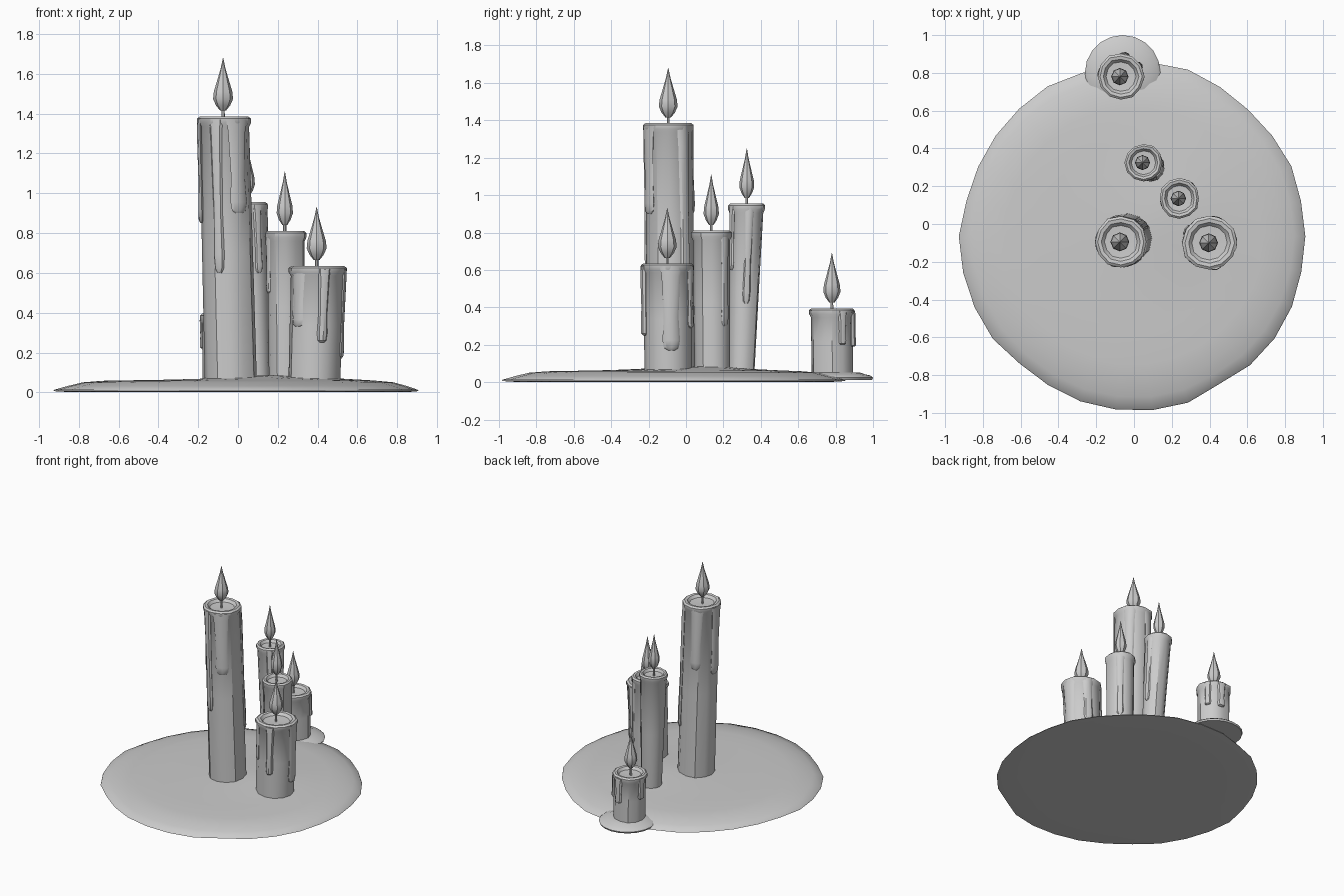
import bpy, bmesh, math, random
from mathutils import Vector

if "Cube" in bpy.data.objects:
    bpy.data.objects.remove(bpy.data.objects["Cube"])

random.seed(4)
TAU = 2 * math.pi


def finish(name, bm, angle=35):
    bmesh.ops.recalc_face_normals(bm, faces=bm.faces)
    me = bpy.data.meshes.new(name)
    bm.to_mesh(me)
    bm.free()
    ob = bpy.data.objects.new(name, me)
    bpy.context.collection.objects.link(ob)
    bpy.ops.object.select_all(action='DESELECT')
    ob.select_set(True)
    bpy.context.view_layer.objects.active = ob
    bpy.ops.object.shade_smooth_by_angle(angle=math.radians(angle))
    return ob


def loft(bm, rings):
    """Skin a list of equal point rings and cap both ends."""
    vs = [[bm.verts.new(p) for p in ring] for ring in rings]
    n = len(vs[0])
    for a, b in zip(vs, vs[1:]):
        for i in range(n):
            j = (i + 1) % n
            bm.faces.new((a[i], a[j], b[j], b[i]))
    for ring in (vs[0], vs[-1]):
        bm.faces.new(ring)


def circle(c, r, n, wobble=None):
    w = wobble or [1] * n
    return [Vector((c[0] + r * w[i] * math.cos(TAU * i / n),
                    c[1] + r * w[i] * math.sin(TAU * i / n), c[2])) for i in range(n)]


def puddle(name, cx, cy, profile, n, jag, mound=0):
    """Thin wax disc with an uneven rim; profile holds (radius, z, jag weight)."""
    noise = [random.uniform(-jag, jag) for _ in range(n)]
    rings = []
    for r, z, k in profile:
        ring = circle((cx, cy, z), r, n, [1 + k * d for d in noise])
        for p in ring:
            if z > 0.03:
                d2 = (p.x - 0.22) ** 2 + (p.y - 0.08) ** 2
                p.z += mound * math.exp(-d2 / 0.09)
        rings.append(ring)
    bm = bmesh.new()
    loft(bm, rings)
    finish(name, bm, 50)


def candle(name, base, top, rb, rt, drips, n=12):
    """Leaning candle with a rolled lip, a melted dish and wax drips."""
    base, top = Vector(base), Vector(top)
    h = top.z - base.z
    bm = bmesh.new()
    wob = [random.uniform(0.97, 1.03) for _ in range(n)]
    rn = rt * 0.92
    # (distance below the top, radius)
    prof = [(h, rb), (h * 0.5, (rb + rn) / 2), (0.05, rn), (0.032, rt),
            (0.01, rt), (0, rt * 0.9), (0.003, rt * 0.76),
            (0.022, rt * 0.64), (0.026, rt * 0.15)]
    rings = []
    for d, r in prof:
        c = base.lerp(top, 1 - d / h)
        rings.append(circle(c, r, n, wob))
    loft(bm, rings)
    # drips: (angle, lowest z, half width, bulge)
    for ang, zl, w, out in drips:
        a = math.radians(ang)
        rad = Vector((math.cos(a), math.sin(a), 0))
        tan = Vector((-math.sin(a), math.cos(a), 0))
        rings = []
        for t, kw, ko in ((0, 1.2, .75), (.12, 1, 1), (.6, .8, .85),
                          (.88, .95, 1.1), (.97, .8, 1), (1, .4, .5)):
            z = (top.z - 0.015) * (1 - t) + zl * t
            f = (z - base.z) / h
            r = (rb + (rn - rb) * f) * 0.97
            c = base.lerp(top, f) + rad * r
            rings.append([c + tan * (w * kw * math.cos(TAU * i / 8))
                          + rad * (out * ko * math.sin(TAU * i / 8)) for i in range(8)])
        loft(bm, rings)
    finish(name, bm)


def flame(name, x, y, z_top, z_wax, r):
    """Wick plus a teardrop flame."""
    z0 = z_wax + 0.03
    bm = bmesh.new()
    loft(bm, [circle((x, y, z_wax - 0.03), 0.009, 6), circle((x, y, z0 + 0.02), 0.008, 6)])
    finish(name + "_wick", bm)
    bm = bmesh.new()
    L = z_top - z0
    loft(bm, [circle((x, y, z0 + t * L), r * k, 8) for t, k in
              ((0, .3), (.1, .72), (.22, 1), (.36, .93), (.58, .58), (.8, .24), (1, .02))])
    finish(name + "_flame", bm, 30)


# Wax puddles
puddle("wax_pool", 0, -0.065,
       [(0.6, 0.004, 0), (0.86, 0.002, 0), (0.915, 0.006, 1), (0.91, 0.013, 1),
        (0.85, 0.032, .4), (0.78, 0.05, 0), (0.68, 0.058, 0), (0.5, 0.061, 0),
        (0.36, 0.063, 0), (0.2, 0.065, 0), (0.05, 0.066, 0)], 30, 0.016, 0.022)
puddle("small_wax_pool", -0.06, 0.80,
       [(0.1, 0.012, 0), (0.195, 0.012, 0), (0.2, 0.024, 0), (0.185, 0.036, 0),
        (0.155, 0.042, 0), (0.14, 0.05, 0), (0.05, 0.053, 0)], 20, 0.0)

# Candles: name, base, top, base radius, top radius, drips, flame tip, flame radius
candles = [
    ("tall_candle", (-0.035, -0.075, 0.04), (-0.07, -0.095, 1.385), 0.132, 0.137,
     [(180, 0.85, 0.045, 0.016), (250, 0.6, 0.03, 0.018), (300, 0.9, 0.05, 0.014),
      (40, 0.42, 0.035, 0.016), (110, 0.9, 0.04, 0.014)], 1.68, 0.05),
    ("slim_candle", (0.09, 0.295, 0.04), (0.05, 0.325, 0.955), 0.072, 0.1,
     [(300, 0.6, 0.022, 0.012), (10, 0.42, 0.022, 0.01)], 1.25, 0.04),
    ("middle_candle", (0.245, 0.14, 0.04), (0.24, 0.135, 0.81), 0.092, 0.106,
     [(50, 0.3, 0.028, 0.012), (200, 0.5, 0.026, 0.01)], 1.11, 0.041),
    ("front_candle", (0.382, -0.095, 0.04), (0.4, -0.1, 0.635), 0.13, 0.146,
     [(285, 0.25, 0.028, 0.02), (8, 0.17, 0.05, 0.018), (70, 0.29, 0.035, 0.016),
      (225, 0.33, 0.04, 0.012), (150, 0.35, 0.035, 0.014)], 0.93, 0.05),
    ("back_candle", (-0.065, 0.783, 0.03), (-0.07, 0.78, 0.395), 0.114, 0.124,
     [(80, 0.19, 0.03, 0.018), (30, 0.2, 0.024, 0.016), (170, 0.22, 0.03, 0.014)],
     0.69, 0.046),
]
for name, base, top, rb, rt, drips, tip, fr in candles:
    candle(name, base, top, rb, rt, drips)
    flame(name, top[0] - 0.005, top[1], tip, top[2], fr)
